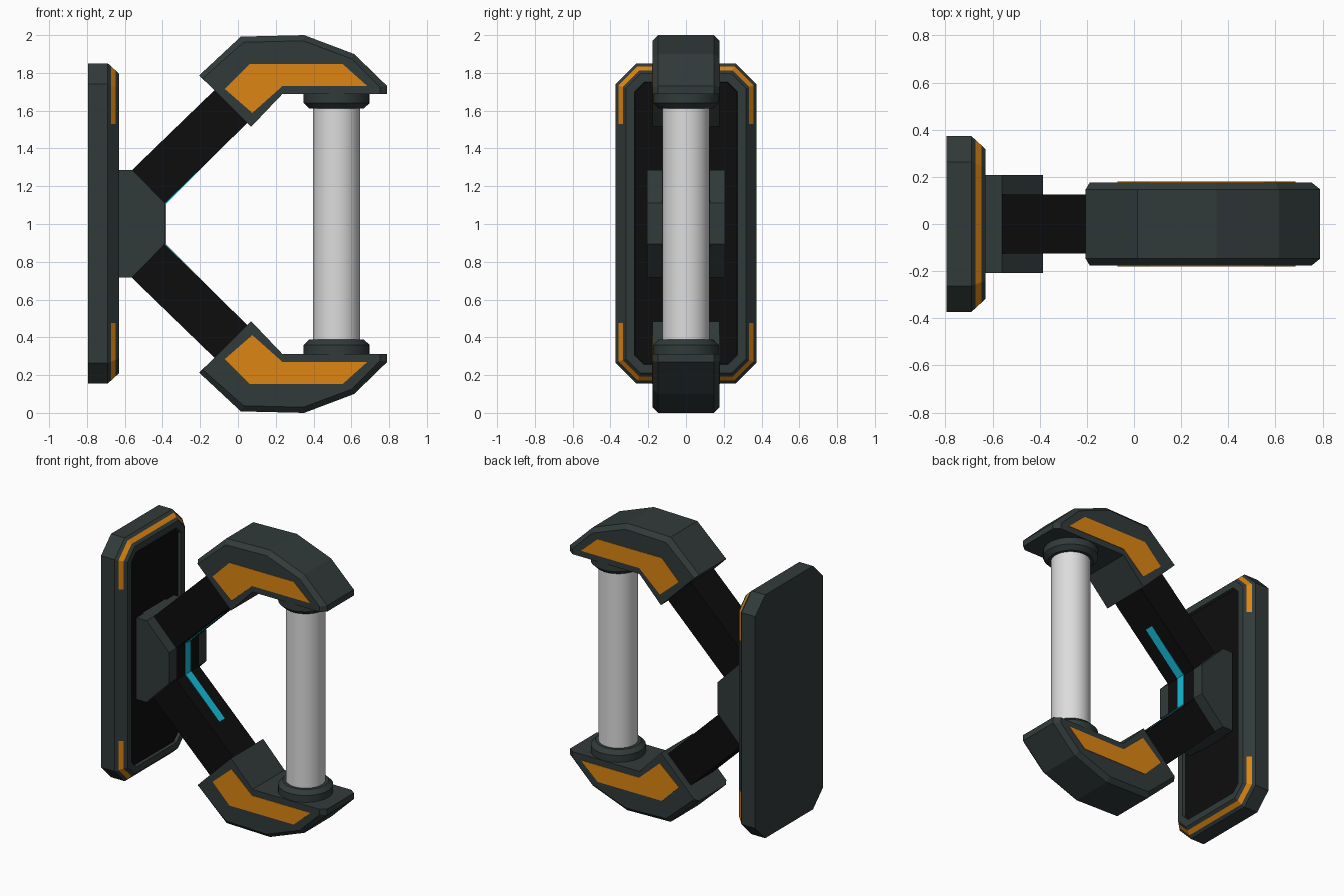
import bpy, bmesh, math
from mathutils import Vector

if "Cube" in bpy.data.objects:
    bpy.data.objects.remove(bpy.data.objects["Cube"])


def material(name, rgb):
    m = bpy.data.materials.new(name)
    m.use_nodes = True
    m.diffuse_color = (*rgb, 1)
    m.node_tree.nodes["Principled BSDF"].inputs["Base Color"].default_value = (*rgb, 1)
    return m


GREY = material("dark slate", (0.031, 0.043, 0.042))
BLACK = material("black", (0.004, 0.004, 0.004))
ORANGE = material("orange", (0.72, 0.235, 0.006))
CYAN = material("cyan glow", (0.008, 0.5, 0.68))
WHITE = material("light tube", (0.72, 0.72, 0.72))


def finish(name, bm, *mats):
    bmesh.ops.recalc_face_normals(bm, faces=bm.faces)
    mesh = bpy.data.meshes.new(name)
    bm.to_mesh(mesh)
    bm.free()
    for m in mats:
        mesh.materials.append(m)
    ob = bpy.data.objects.new(name, mesh)
    bpy.context.collection.objects.link(ob)
    return ob


def loft(bm, rings):
    """Join closed rings of points, return rows of faces and the two caps."""
    loops = [[bm.verts.new(p) for p in r] for r in rings]
    n = len(loops[0])
    rows = [[bm.faces.new((a[i], a[(i + 1) % n], b[(i + 1) % n], b[i])) for i in range(n)]
            for a, b in zip(loops, loops[1:])]
    return rows, bm.faces.new(loops[0][::-1]), bm.faces.new(loops[-1])


def prism(name, profile, y0, y1, mat):
    """Extrude an x-z profile along y."""
    bm = bmesh.new()
    loft(bm, [[(x, y, z) for x, z in profile] for y in (y0, y1)])
    return finish(name, bm, mat)


def flip(profile):
    return [(x, 2 - z) for x, z in profile]


# Wall plate: chamfered octagon with bevelled rim and recessed black panel
def octagon(x, inset):
    a, b, c = 0.373 - inset, 0.848 - inset, 0.11 - inset * (2 - math.sqrt(2))
    quarter = [(a, b - c), (a - c, b)]
    pts = quarter + [(-y, z) for y, z in quarter[::-1]]
    pts += [(-y, -z) for y, z in quarter] + [(y, -z) for y, z in quarter[::-1]]
    return [(x, y, z + 1.003) for y, z in pts]


bm = bmesh.new()
rows, back, panel = loft(bm, [octagon(*r) for r in (
    (-0.795, 0), (-0.69, 0), (-0.672, 0.0165), (-0.648, 0.0385),
    (-0.63, 0.055), (-0.63, 0.1), (-0.65, 0.103))])
panel.material_index = 1
for f in rows[2]:
    f.material_index = 2
for z in (0.475, 1.53):
    bmesh.ops.bisect_plane(bm, geom=bm.verts[:] + bm.edges[:] + bm.faces[:],
                           plane_co=(0, 0, z), plane_no=(0, 0, 1))
# Orange trim wraps only the two ends
for f in bm.faces:
    if f.material_index == 2 and 0.475 < f.calc_center_median().z < 1.53:
        f.material_index = 0
finish("wall_plate", bm, GREY, BLACK, ORANGE)

# Bracket: base block and two cheek plates
cheek = [(-0.64, 0.718), (-0.56, 0.718), (-0.387, 0.895),
         (-0.387, 1.11), (-0.56, 1.287), (-0.64, 1.287)]
base = [(-0.65, 0.718), (-0.56, 0.718), (-0.56, 1.287), (-0.65, 1.287)]
prism("bracket_base", base, -0.126, 0.126, GREY)
prism("bracket_cheek_front", cheek, -0.207, -0.126, GREY)
prism("bracket_cheek_back", cheek, 0.126, 0.207, GREY)

# Forked arm
upper_arm = [(-0.56, 1.287), (-0.05, 1.78), (0.12, 1.603), (-0.387, 1.11)]
prism("forked_arm", upper_arm + flip(upper_arm)[::-1], -0.126, 0.126, BLACK)

# Glowing strip along the inner side of the fork
outer = [(-0.03, 1.466), (-0.382, 1.108)]
inner = [(-0.04, 1.446), (-0.39, 1.106)]
outer = [(-0.012, 1.478), (-0.382, 1.107)]
inner = [(-0.016, 1.484), (-0.392, 1.112)]
path = outer + flip(outer)[::-1] + flip(inner) + inner[::-1]
prism("light_strip", path, -0.03, 0.03, CYAN)

# Clamps: hooked block with bevelled sides, orange inlay and tube collar
wide = [(-0.205, 1.787), (0.015, 1.992), (0.35, 2.0), (0.615, 1.9),
        (0.79, 1.73), (0.79, 1.688), (0.235, 1.688), (0.07, 1.515)]
narrow = [(-0.187, 1.77), (0.03, 1.962), (0.345, 1.97), (0.6, 1.875),
          (0.752, 1.725), (0.752, 1.688), (0.235, 1.688), (0.07, 1.515)]
inlay = [(-0.07, 1.715), (0.06, 1.846), (0.555, 1.846),
         (0.685, 1.73), (0.235, 1.73), (0.076, 1.588)]


def lathe(name, sections, mat):
    """Turn (radius, z) sections around the tube axis."""
    bm = bmesh.new()
    n = 32
    loft(bm, [[(0.522 + r * math.cos(math.tau * i / n), r * math.sin(math.tau * i / n), z)
               for i in range(n)] for r, z in sections])
    ob = finish(name, bm, mat)
    bpy.ops.object.select_all(action="DESELECT")
    ob.select_set(True)
    bpy.context.view_layer.objects.active = ob
    bpy.ops.object.shade_smooth_by_angle(angle=math.radians(30))


for side, place in (("upper", list), ("lower", flip)):
    bm = bmesh.new()
    loft(bm, [[(x, y, z) for x, z in place(p)] for p, y in (
        (narrow, -0.177), (wide, -0.147), (wide, 0.147), (narrow, 0.177))])
    finish(side + "_clamp", bm, GREY)
    prism(side + "_inlay_front", place(inlay), -0.18, -0.175, ORANGE)
    prism(side + "_inlay_back", place(inlay), 0.175, 0.18, ORANGE)
    lathe(side + "_collar", place([(0.174, 1.70), (0.174, 1.64), (0.145, 1.612)]), GREY)

# Light tube
lathe("light_tube", [(0.125, 0.38), (0.125, 1.62)], WHITE)
